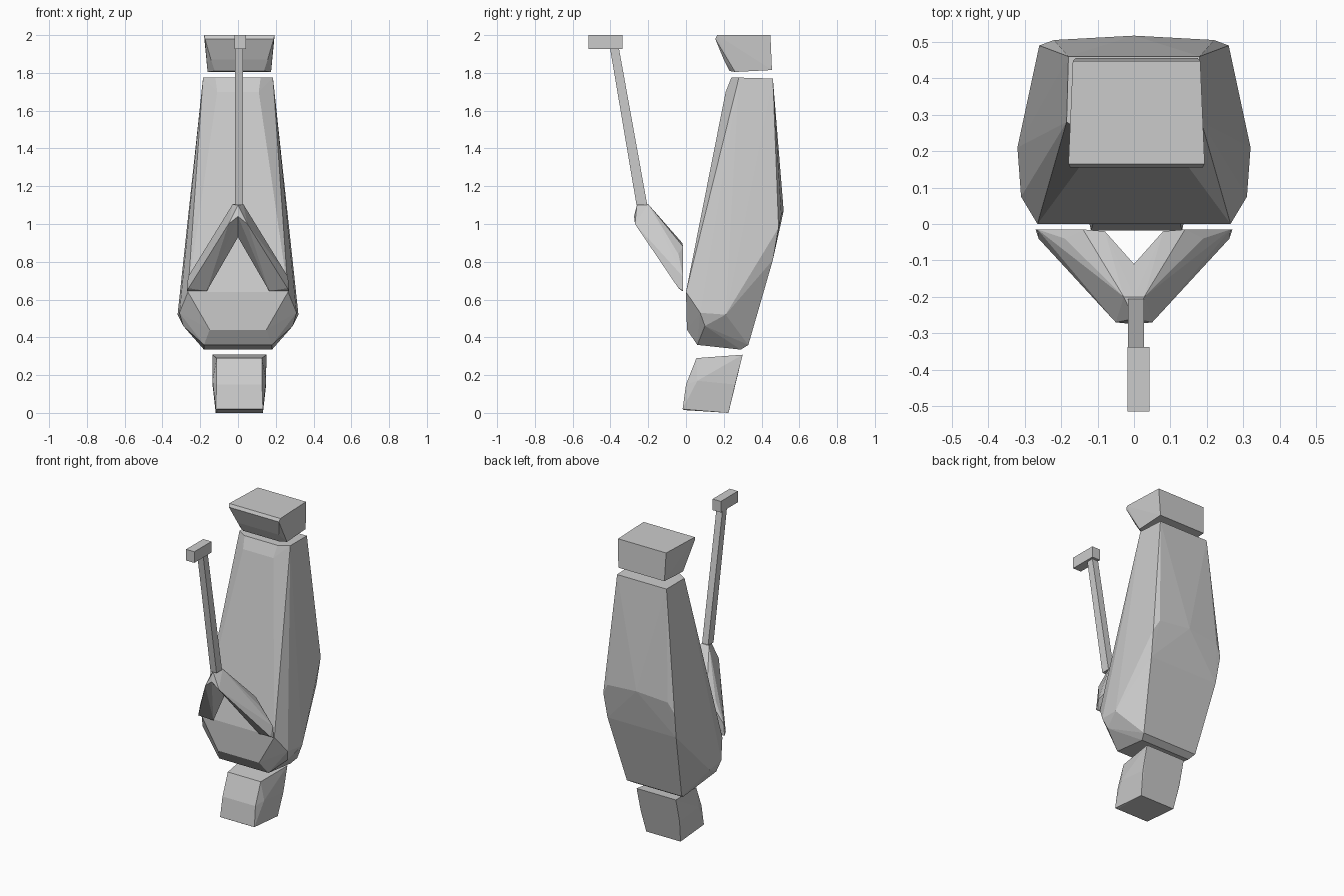
import bpy, bmesh


def hull(name, points, mirror=False, shift=0.0):
    """Convex flat-faced solid around points, optionally mirrored in x first."""
    bm = bmesh.new()
    pts = set(points)
    if mirror:
        pts |= {(-x, y, z) for x, y, z in points}
    for x, y, z in sorted(pts):
        bm.verts.new((x + shift, y, z))
    res = bmesh.ops.convex_hull(bm, input=bm.verts)
    loose = [v for v in bm.verts if not v.link_faces]
    bmesh.ops.delete(bm, geom=loose, context='VERTS')
    bmesh.ops.recalc_face_normals(bm, faces=bm.faces)
    me = bpy.data.meshes.new(name)
    bm.to_mesh(me)
    bm.free()
    ob = bpy.data.objects.new(name, me)
    bpy.context.collection.objects.link(ob)
    return ob


# Tapered main body with bulging back and chamfered bottom
hull("body", [
    (0.12, 0.24, 1.775), (0.185, 0.28, 1.775), (0.18, 0.46, 1.77),
    (0.11, 0.21, 1.70), (0.265, 0.0, 0.64), (0.15, 0.005, 0.44),
    (0.31, 0.075, 0.53), (0.32, 0.21, 0.52), (0.29, 0.10, 0.46),
    (0.26, 0.49, 0.98), (0.22, 0.505, 1.05), (0.0, 0.517, 1.07),
    (0.25, 0.46, 0.81), (0.20, 0.33, 0.36), (0.18, 0.29, 0.335),
    (0.18, 0.06, 0.36)], mirror=True)

# Top cap, overhanging to the front
hull("top_cap", [
    (0.187, 0.165, 2.0), (0.175, 0.447, 2.0), (0.182, 0.155, 1.98),
    (0.15, 0.20, 1.87), (0.13, 0.23, 1.81), (0.168, 0.26, 1.805),
    (0.168, 0.455, 1.815)], mirror=True, shift=0.007)

# Foot block below the body
hull("foot", [
    (0.125, -0.018, 0.02), (0.125, 0.225, 0.0), (0.112, -0.01, 0.015),
    (0.12, 0.0, 0.15), (0.142, 0.06, 0.17), (0.12, 0.055, 0.29),
    (0.143, 0.30, 0.308), (0.142, 0.26, 0.15)], mirror=True, shift=0.007)

# Forked bracket: two mirrored arms meeting at the lever
arm = [
    (0.0, -0.26, 1.10), (0.028, -0.20, 1.105), (0.0, -0.20, 1.105),
    (0.0, -0.275, 1.04), (0.05, -0.27, 1.0), (0.0, -0.11, 1.0),
    (0.0, -0.11, 0.93), (0.08, -0.02, 0.90), (0.14, -0.015, 0.88),
    (0.19, -0.04, 0.84), (0.265, -0.015, 0.72), (0.27, -0.015, 0.645),
    (0.262, -0.04, 0.66), (0.165, -0.02, 0.645)]
for side, s in (("right", 1), ("left", -1)):
    hull("bracket_arm_" + side, [(s * x, y, z) for x, y, z in arm])

# Slim lever leaning forward
hull("lever", [
    (0.022, -0.262, 1.10), (0.022, -0.205, 1.10), (0.022, -0.402, 1.93),
    (0.022, -0.355, 1.93)], mirror=True, shift=0.005)

# Small grip block on the lever
hull("grip", [(0.03, y, z) for y in (-0.515, -0.337) for z in (1.927, 2.0)],
     mirror=True, shift=0.012)
